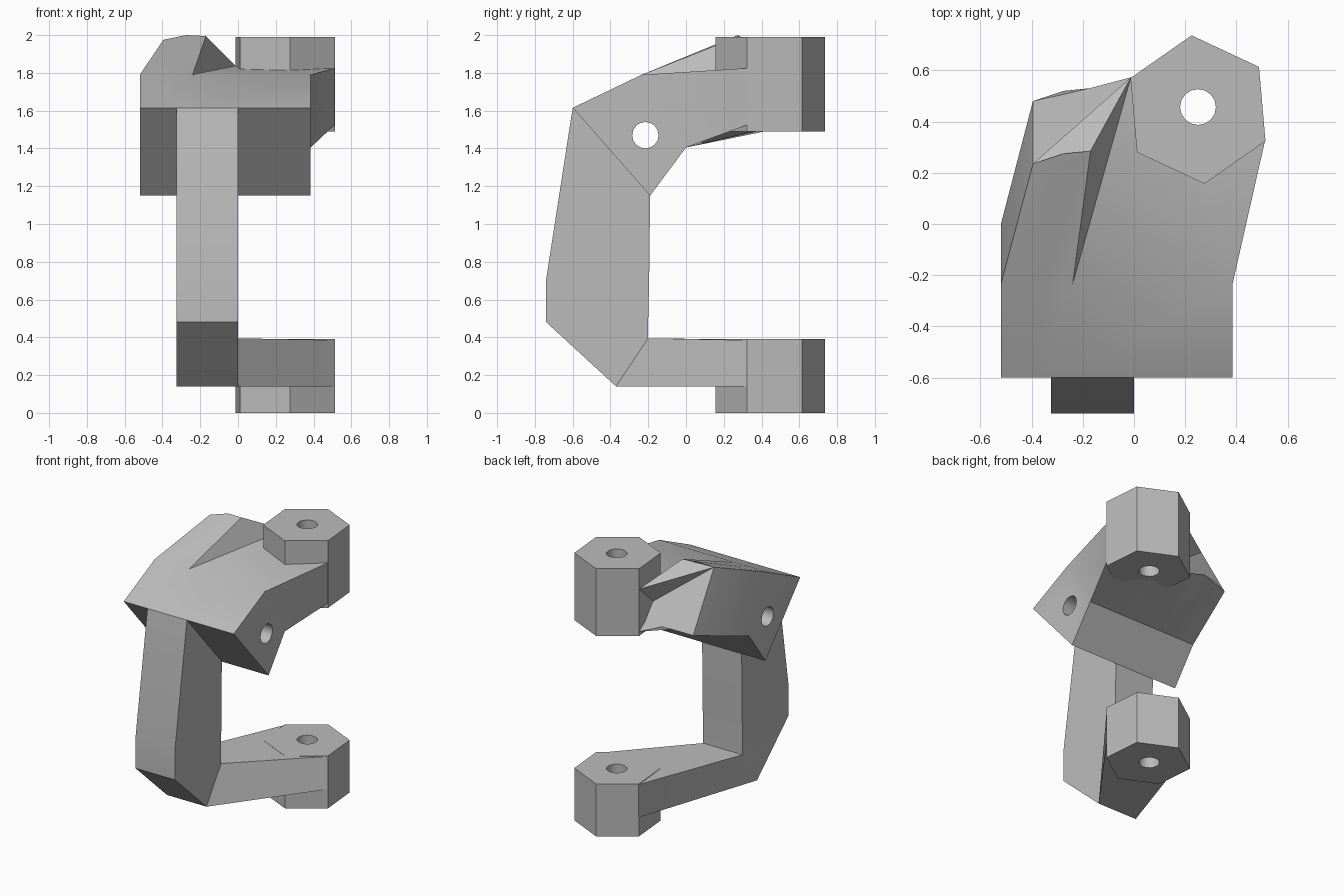
import bpy, bmesh, math
from mathutils import Vector

cube = bpy.data.objects.get("Cube")
if cube:
    bpy.data.objects.remove(cube, do_unlink=True)

gray = bpy.data.materials.new("plain_gray")
gray.use_nodes = True
gray.diffuse_color = (0.5, 0.5, 0.5, 1)
gray.node_tree.nodes["Principled BSDF"].inputs["Base Color"].default_value = gray.diffuse_color


def activate(obj):
    bpy.ops.object.select_all(action="DESELECT")
    obj.select_set(True)
    bpy.context.view_layer.objects.active = obj


def loft(name, rings):
    """Skin closed rings of equal length and cap both ends."""
    bm = bmesh.new()
    loops = [[bm.verts.new(p) for p in ring] for ring in rings]
    n = len(rings[0])
    for a, b in zip(loops, loops[1:]):
        for i in range(n):
            j = (i + 1) % n
            bm.faces.new((a[i], a[j], b[j], b[i]))
    bm.faces.new(loops[0])
    bm.faces.new(loops[-1])
    bmesh.ops.remove_doubles(bm, verts=bm.verts, dist=0.001)
    bmesh.ops.recalc_face_normals(bm, faces=bm.faces)
    mesh = bpy.data.meshes.new(name)
    bm.to_mesh(mesh)
    bm.free()
    mesh.materials.append(gray)
    obj = bpy.data.objects.new(name, mesh)
    bpy.context.collection.objects.link(obj)
    return obj


def drill(obj, centre, radius, rotation=(0, 0, 0)):
    """Cut a round through-hole."""
    bpy.ops.mesh.primitive_cylinder_add(vertices=16, radius=radius, depth=5,
                                        location=centre, rotation=rotation)
    cutter = bpy.context.object
    cutter.hide_render = True
    cutter.data.materials.append(gray)
    activate(obj)
    mod = obj.modifiers.new("hole", "BOOLEAN")
    mod.operation = "DIFFERENCE"
    mod.solver = "EXACT"
    mod.object = cutter
    bpy.ops.object.modifier_apply(modifier=mod.name)
    bpy.data.objects.remove(cutter, do_unlink=True)


def row(xs, y, z):
    return [(x, y, z) for x in xs]


def band(top, bottom):
    return top + bottom[::-1]


# Ends of both arms, hidden inside the bosses
pin = (0.25, 0.457, 1)
end_left, end_right = (-0.012, 0.573), (0.512, 0.326)

# Column that bends into the lower arm
xs = (-0.325, 0.0)
profile = [((-0.6, 1.615), (-0.19, 1.15)), ((-0.74, 0.71), (-0.195, 0.71)),
           ((-0.74, 0.48), (-0.2, 0.5)), ((-0.37, 0.14), (-0.2, 0.395))]
rings = [band(row(xs, *outer), row(xs, *inner)) for outer, inner in profile]
rings.append(band([(*end_left, 0.14), (*end_right, 0.14)],
                  [(*end_left, 0.385), (*end_right, 0.385)]))
column = loft("column_and_lower_arm", rings)
drill(column, pin, 0.1)

# Wide head that splits into a raised lobe and the upper arm
xs = (-0.52, -0.38, -0.24, -0.24, 0.385)
lobe_top = [(-0.395, 0.235, 1.975), (-0.275, 0.275, 2.0), (-0.17, 0.285, 1.995)]
lobe_bottom = [(-0.395, 0.48, 1.56), (-0.275, 0.52, 1.58), (-0.175, 0.53, 1.585)]
head = loft("head_and_upper_arm", [
    band(row(xs, -0.6, 1.615), row(xs, -0.19, 1.15)),
    band(row(xs, -0.235, 1.79), row(xs, 0.0, 1.405)),
    band(lobe_top + [(*end_left, 1.837), (*end_right, 1.825)],
         lobe_bottom + [(*end_left, 1.522), (*end_right, 1.525)])])
drill(head, pin, 0.1)
drill(head, (0, -0.215, 1.47), 0.07, (0, math.pi / 2, 0))

# Six-sided bosses with a common pin hole
bosses = []
for name, low, high in (("lower_boss", 0, 0.39), ("upper_boss", 1.49, 1.99)):
    angles = [math.radians(35 + 60 * i) for i in range(6)]
    boss = loft(name, [[(0.25 + 0.291 * math.cos(a), 0.447 + 0.291 * math.sin(a), z)
                        for a in angles] for z in (low, high)])
    drill(boss, pin, 0.07)
    bosses.append(boss)

for obj in [column, head] + bosses:
    activate(obj)
    bpy.ops.object.shade_smooth_by_angle(angle=math.radians(30))
